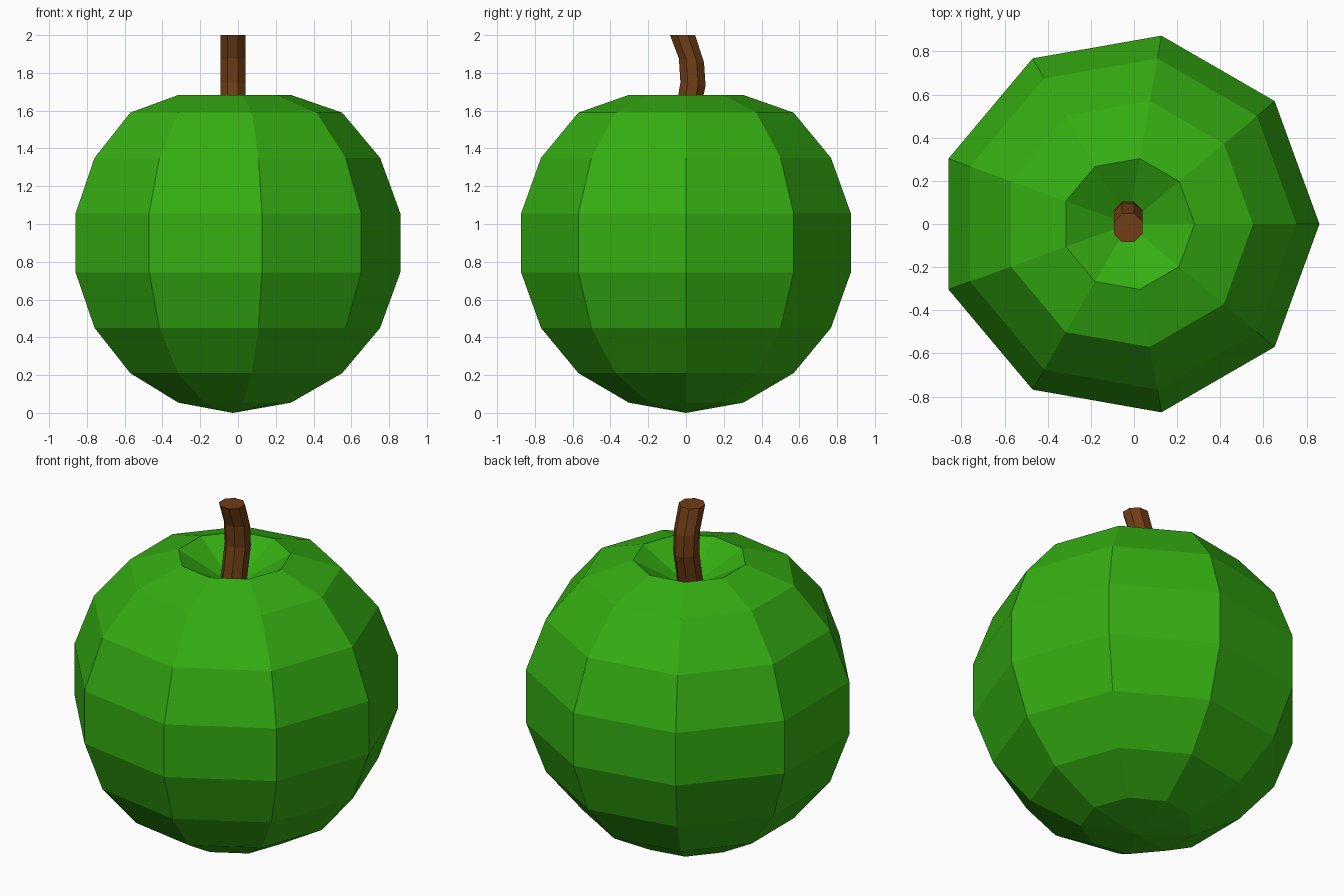
import bpy, bmesh
from math import sin, cos, radians, pi

if "Cube" in bpy.data.objects:
    bpy.data.objects.remove(bpy.data.objects["Cube"])


def material(name, color):
    m = bpy.data.materials.new(name)
    m.diffuse_color = (*color, 1)
    m.use_nodes = True
    m.node_tree.nodes["Principled BSDF"].inputs["Base Color"].default_value = m.diffuse_color
    return m


def finish(name, bm, mat):
    bmesh.ops.recalc_face_normals(bm, faces=bm.faces)
    me = bpy.data.meshes.new(name)
    bm.to_mesh(me)
    bm.free()
    ob = bpy.data.objects.new(name, me)
    bpy.context.collection.objects.link(ob)
    me.materials.append(mat)
    return ob


def bridge(bm, a, b):
    n = len(a)
    for i in range(n):
        bm.faces.new((a[i], a[(i + 1) % n], b[(i + 1) % n], b[i]))


CX = -0.027  # nine-sided body: axis sits slightly left of the bounds centre

# Fruit body: 9-sided sphere with the crown pushed down into a dimple
R, SIDES = 0.9, 9
bm = bmesh.new()
rings = []
for k in range(1, 9):
    t = radians(20 * k)
    z = R - R * cos(t) if k < 8 else 1.683
    r = R * sin(t)
    rings.append([bm.verts.new((CX + r * cos(2 * pi * i / SIDES),
                                r * sin(2 * pi * i / SIDES), z))
                  for i in range(SIDES)])
for a, b in zip(rings, rings[1:]):
    bridge(bm, a, b)
for ring, z in ((rings[0], 0.0), (rings[-1], 1.51)):
    pole = bm.verts.new((CX, 0, z))
    for i in range(SIDES):
        bm.faces.new((ring[i], ring[(i + 1) % SIDES], pole))
finish("fruit_body", bm, material("green_skin", (0.035, 0.42, 0.006)))

# Stem: bent octagonal stalk, path given as (y, z, ring tilt)
path = [(-0.01, 1.5, -0.2), (0.037, 1.74, 0.12), (0.029, 1.865, 0.16), (-0.018, 2.0, 0)]
bm = bmesh.new()
rings = []
for y, z, tilt in path:
    ring = []
    for i in range(8):
        a = pi / 8 + i * pi / 4
        dy = 0.072 * sin(a)
        ring.append(bm.verts.new((CX + 0.072 * cos(a), y + dy, z - tilt * dy)))
    rings.append(ring)
for a, b in zip(rings, rings[1:]):
    bridge(bm, a, b)
bm.faces.new(rings[0])
bm.faces.new(rings[-1])
finish("stem", bm, material("brown_bark", (0.16, 0.047, 0.008)))
